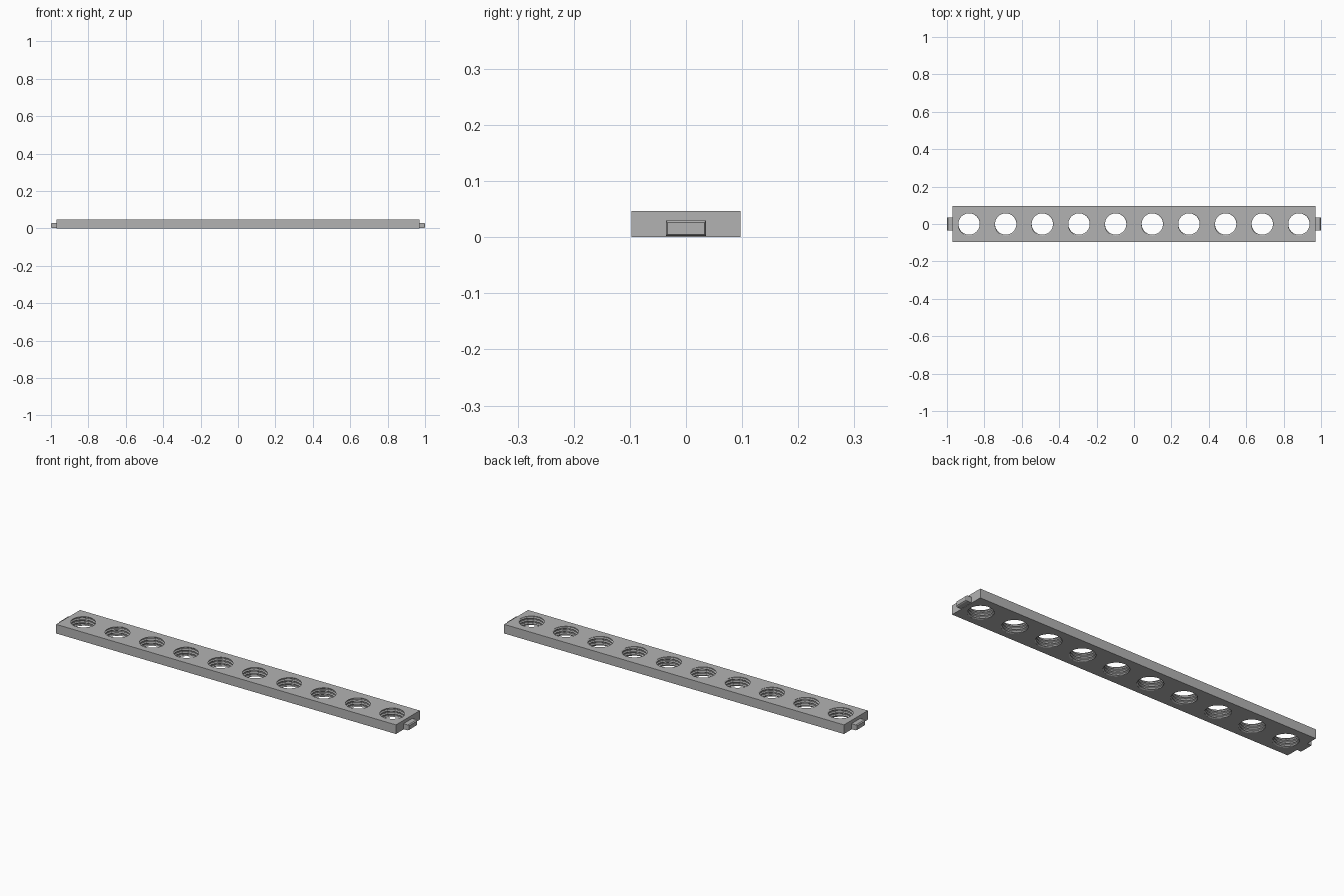
import bpy, bmesh
from math import cos, sin, tau

if "Cube" in bpy.data.objects:
    bpy.data.objects.remove(bpy.data.objects["Cube"])

HALF_LENGTH, HALF_WIDTH, HEIGHT = 0.97, 0.097, 0.047
HOLES, SPACING = 10, 0.196
MINOR, MAJOR, PITCH = 0.057, 0.063, 0.0157
SEGMENTS, TURNS = 40, 6

grey = bpy.data.materials.new("plain grey")
grey.use_nodes = True
colour = (0.45, 0.45, 0.45, 1)
grey.diffuse_color = colour
grey.node_tree.nodes["Principled BSDF"].inputs["Base Color"].default_value = colour


def make_object(name, bm):
    bmesh.ops.recalc_face_normals(bm, faces=bm.faces)
    mesh = bpy.data.meshes.new(name)
    bm.to_mesh(mesh)
    bm.free()
    obj = bpy.data.objects.new(name, mesh)
    bpy.context.collection.objects.link(obj)
    mesh.materials.append(grey)
    return obj


def add_loft(bm, sections):
    """Join rectangles (x, half width, bottom, top) along x into a solid."""
    rings = [[bm.verts.new((x, y, z)) for y, z in
              ((-w, lo), (w, lo), (w, hi), (-w, hi))] for x, w, lo, hi in sections]
    for a, b in zip(rings, rings[1:]):
        for i in range(4):
            j = (i + 1) % 4
            bm.faces.new((a[i], a[j], b[j], b[i]))
    bm.faces.new(rings[0])
    bm.faces.new(rings[-1])


def add_thread(bm, cx):
    """Helical plug: one column of profile points for each angle."""
    profile = ((0, MINOR), (0.2, MINOR), (0.45, MAJOR), (0.75, MAJOR))
    step = len(profile)
    columns = []
    for s in range(SEGMENTS):
        angle = tau * s / SEGMENTS
        column = []
        for turn in range(TURNS):
            for f, r in profile:
                z = PITCH * (turn - 1.5 + f + s / SEGMENTS)
                column.append(bm.verts.new((cx + r * cos(angle), r * sin(angle), z)))
        columns.append(column)
    count = step * TURNS
    for s in range(SEGMENTS - 1):
        a, b = columns[s], columns[s + 1]
        for i in range(count - 1):
            bm.faces.new((a[i], b[i], b[i + 1], a[i + 1]))
    # The seam meets the first column one turn higher
    a, b = columns[-1], columns[0]
    for i in range(count - step - 1):
        bm.faces.new((a[i], b[i + step], b[i + step + 1], a[i + 1]))
    # Close both ends with fans
    bottom = [c[0] for c in columns] + b[step:0:-1]
    top = [c[-1] for c in columns] + a[-2:-step - 1:-1]
    for ring, z in ((bottom, -2 * PITCH), (top, PITCH * (TURNS - 0.5))):
        centre = bm.verts.new((cx, 0, z))
        for p, q in zip(ring, ring[1:] + ring[:1]):
            bm.faces.new((p, q, centre))


# Threaded holes
bm = bmesh.new()
for i in range(HOLES):
    add_thread(bm, (i - (HOLES - 1) / 2) * SPACING)
cutter = make_object("thread_cutter", bm)
cutter.hide_render = True
cutter.hide_set(True)

# Bar
bm = bmesh.new()
add_loft(bm, [(x, HALF_WIDTH, 0, HEIGHT) for x in (-HALF_LENGTH, HALF_LENGTH)])
bar = make_object("threaded_bar", bm)
cut = bar.modifiers.new("holes", "BOOLEAN")
cut.operation = "DIFFERENCE"
cut.solver = "EXACT"
cut.object = cutter

# Bake the holes and drop the cutter
bpy.context.view_layer.update()
baked = bpy.data.meshes.new_from_object(
    bar.evaluated_get(bpy.context.evaluated_depsgraph_get()))
bar.modifiers.clear()
bar.data = baked
bpy.data.objects.remove(cutter)

# End tabs with a chamfered tip
for name, side in (("left_tab", 1), ("right_tab", -1)):
    bm = bmesh.new()
    add_loft(bm, [(side * x, w, lo, hi) for x, w, lo, hi in (
        (0.965, 0.036, 0.002, 0.03),
        (0.995, 0.036, 0.002, 0.03),
        (1.0, 0.033, 0.005, 0.026))])
    make_object(name, bm)
